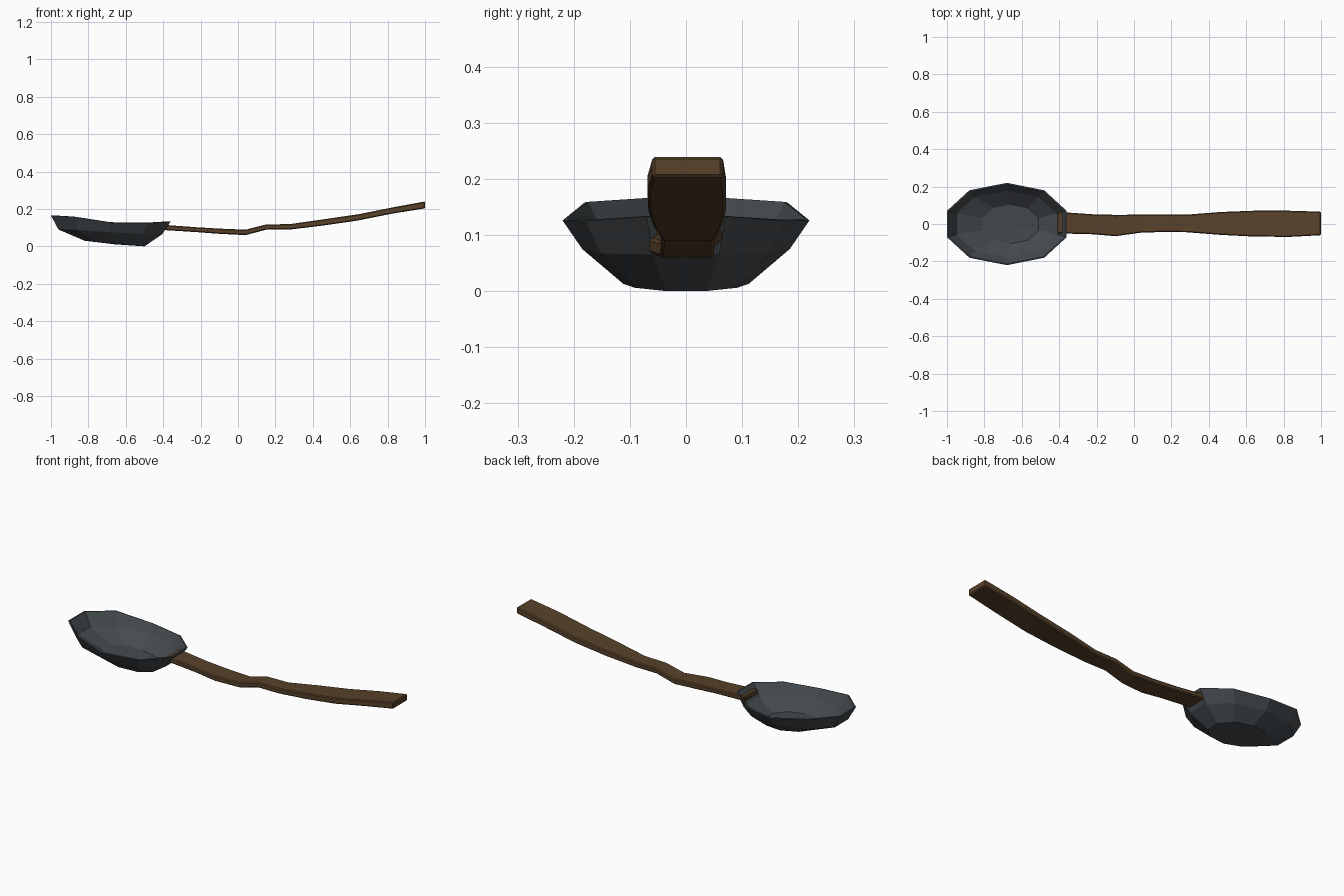
import bpy, bmesh

if "Cube" in bpy.data.objects:
    bpy.data.objects.remove(bpy.data.objects["Cube"])


def material(name, rgb):
    m = bpy.data.materials.new(name)
    m.diffuse_color = (*rgb, 1)
    m.use_nodes = True
    m.node_tree.nodes["Principled BSDF"].inputs["Base Color"].default_value = m.diffuse_color
    return m


def finish(name, bm, mat):
    bmesh.ops.recalc_face_normals(bm, faces=bm.faces)
    me = bpy.data.meshes.new(name)
    bm.to_mesh(me)
    bm.free()
    me.materials.append(mat)
    ob = bpy.data.objects.new(name, me)
    bpy.context.collection.objects.link(ob)
    return ob


def bridge(bm, a, b):
    n = len(a)
    for i in range(n):
        bm.faces.new((a[i], a[(i + 1) % n], b[(i + 1) % n], b[i]))


iron = material("dark iron", (0.058, 0.068, 0.076))
wood = material("brown wood", (0.098, 0.053, 0.023))

# Bowl: ten-sided rings running down the outside, over the rim and down the inside
half = [(-1, 0.32), (-0.625, 0.82), (0, 1), (0.625, 0.82), (1, 0.32)]
outline = half + [(x, -y) for x, y in reversed(half)]
# far x, near x, half width, heights from far end to handle end
rings = [
    (-0.82, -0.50, 0.112, (0.030, 0.024, 0.013, 0.006, 0.000)),
    (-0.96, -0.405, 0.185, (0.090, 0.086, 0.075, 0.067, 0.065)),
    (-1.00, -0.36, 0.220, (0.165, 0.158, 0.126, 0.125, 0.133)),
    (-0.992, -0.368, 0.213, (0.166, 0.159, 0.129, 0.127, 0.134)),
    (-0.950, -0.413, 0.176, (0.098, 0.094, 0.083, 0.075, 0.073)),
    (-0.81, -0.51, 0.105, (0.041, 0.035, 0.024, 0.017, 0.012)),
]
bm = bmesh.new()
loops = []
for far, near, w, zs in rings:
    cx, hx = (far + near) / 2, (near - far) / 2
    heights = zs + zs[::-1]
    loops.append([bm.verts.new((cx + x * hx, y * w, z))
                  for (x, y), z in zip(outline, heights)])
for a, b in zip(loops, loops[1:]):
    bridge(bm, a, b)
for loop, z in ((loops[0], 0.011), (loops[-1], 0.022)):
    c = bm.verts.new((-0.66, 0, z))
    for i in range(10):
        bm.faces.new((loop[i], loop[(i + 1) % 10], c))
finish("spoon_bowl", bm, iron)

# Handle: uneven rectangular sections: x, y min, y max, bottom, top
sections = [
    (-0.41, -0.050, 0.065, 0.088, 0.116),
    (-0.22, -0.055, 0.052, 0.076, 0.102),
    (-0.10, -0.065, 0.049, 0.067, 0.095),
    (0.04, -0.046, 0.050, 0.060, 0.089),
    (0.15, -0.043, 0.050, 0.089, 0.117),
    (0.28, -0.044, 0.050, 0.090, 0.119),
    (0.46, -0.058, 0.064, 0.112, 0.145),
    (0.64, -0.067, 0.071, 0.138, 0.171),
    (0.83, -0.069, 0.071, 0.176, 0.209),
    (1.00, -0.060, 0.066, 0.203, 0.240),
]
bm = bmesh.new()
loops = [[bm.verts.new((x, y, z)) for y, z in ((a, lo), (b, lo), (b, hi), (a, hi))]
         for x, a, b, lo, hi in sections]
for a, b in zip(loops, loops[1:]):
    bridge(bm, a, b)
bm.faces.new(loops[0])
bm.faces.new(loops[-1])
handle = finish("handle", bm, wood)
bev = handle.modifiers.new("worn edges", "BEVEL")
bev.width = 0.005
bev.segments = 1
bev.limit_method = "ANGLE"
bev.angle_limit = 0.8
